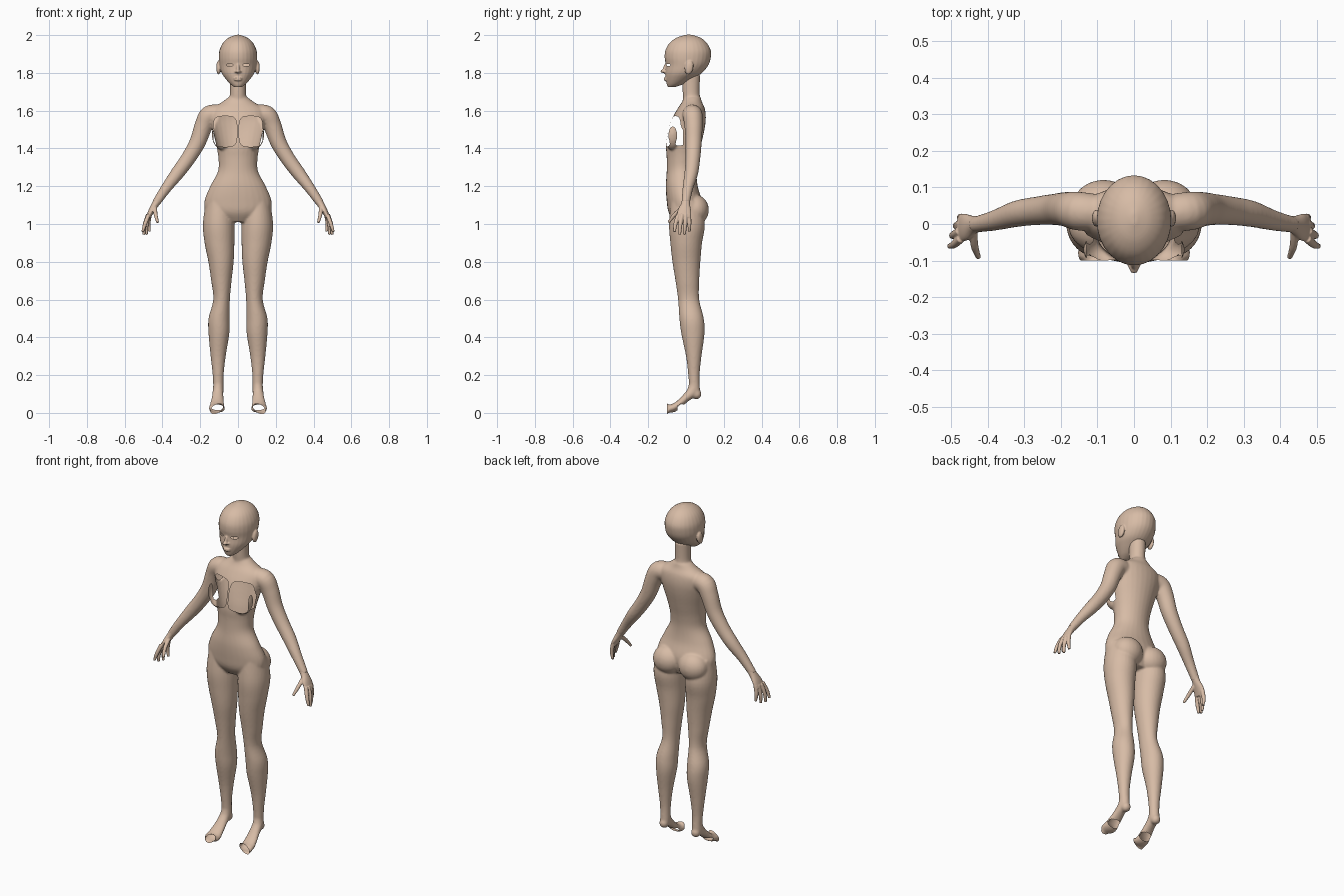
import bpy, bmesh, math
from mathutils import Vector, Matrix

cube = bpy.data.objects.get("Cube")
if cube:
    bpy.data.objects.remove(cube, do_unlink=True)

skin = bpy.data.materials.new("skin")
skin.use_nodes = True
skin.diffuse_color = (0.68, 0.50, 0.38, 1)
skin.node_tree.nodes["Principled BSDF"].inputs["Base Color"].default_value = skin.diffuse_color


def spline(rows, steps=5):
    """Smooth interpolation through rows of numbers."""
    v = [Vector(r) for r in rows]
    out = []
    for i in range(len(v) - 1):
        a, b, c, d = v[max(i - 1, 0)], v[i], v[i + 1], v[min(i + 2, len(v) - 1)]
        for k in range(steps):
            t = k / steps
            out.append(b + (c - a) * t / 2 + (a * 2 - b * 5 + c * 4 - d) * t * t / 2
                       + (b * 3 - a - c * 3 + d) * t ** 3 / 2)
    return out + [v[-1]]


def loft(bm, rows, level=False, side=1, n=28):
    """Closed tube through rows of x, y, z, width radius, depth radius."""
    rows = spline(rows)
    rings = []
    for i, r in enumerate(rows):
        c = Vector(r[:3])
        t = Vector(rows[min(i + 1, len(rows) - 1)][:3]) - Vector(rows[max(i - 1, 0)][:3])
        t = Vector((0, 0, 1)) if level else t.normalized()
        u = Vector((0, 1, 0)).cross(t).normalized()
        w = t.cross(u)
        ring = []
        for k in range(n):
            a = math.tau * k / n
            p = c + u * math.cos(a) * r[3] + w * math.sin(a) * r[4]
            ring.append(bm.verts.new((p.x * side, p.y, p.z)))
        rings.append(ring)
    for a, b in zip(rings, rings[1:]):
        for k in range(n):
            bm.faces.new((a[k], a[(k + 1) % n], b[(k + 1) % n], b[k]))
    bm.faces.new(rings[0][::-1])
    bm.faces.new(rings[-1])


def stack(bm, rows, side=1):
    """Level loft from rows of z, centre x, half width, front y, back y."""
    loft(bm, [(x, (f + b) / 2, z, w, (b - f) / 2) for z, x, w, f, b in rows], True, side)


def ball(bm, centre, radii, tilt=0):
    m = Matrix.Translation(centre) @ Matrix.Rotation(tilt, 4, 'X') @ Matrix.Diagonal((*radii, 1))
    bmesh.ops.create_uvsphere(bm, u_segments=24, v_segments=16, radius=1, matrix=m)


def fuse(name, bm, voxel, smooth):
    """Merge overlapping parts into one smooth skin."""
    bmesh.ops.recalc_face_normals(bm, faces=bm.faces)
    me = bpy.data.meshes.new(name)
    bm.to_mesh(me)
    bm.free()
    ob = bpy.data.objects.new(name, me)
    bpy.context.collection.objects.link(ob)
    rm = ob.modifiers.new("fuse", 'REMESH')
    rm.mode, rm.voxel_size = 'VOXEL', voxel
    sm = ob.modifiers.new("soften", 'SMOOTH')
    sm.factor, sm.iterations = 0.5, smooth
    dg = bpy.context.evaluated_depsgraph_get()
    baked = bpy.data.meshes.new_from_object(ob.evaluated_get(dg))
    ob.modifiers.clear()
    ob.data = baked
    baked.materials.clear()
    baked.materials.append(skin)
    baked.shade_smooth()
    return ob


def split(bm, faces, co, no):
    geom = set(faces)
    for f in faces:
        geom.update(f.edges, f.verts)
    bmesh.ops.bisect_plane(bm, geom=list(geom), plane_co=co, plane_no=no, dist=1e-6)


def opening(bm, cx, cz, rx, rz, power, y_max):
    """Cut a rounded opening through the front surface."""
    planes = []
    for i in range(16):
        a = math.tau * (i + 0.5) / 16
        c, s = math.cos(a), math.sin(a)
        co = Vector((cx + rx * math.copysign(abs(c) ** power, c), 0,
                     cz + rz * math.copysign(abs(s) ** power, s)))
        no = Vector((math.copysign(abs(c) ** (2 - power), c) / rx, 0,
                     math.copysign(abs(s) ** (2 - power), s) / rz)).normalized()
        planes.append((co, no))

    def near(f, grow):
        p = f.calc_center_median()
        return p.y < y_max and all((p - co).dot(no) < grow for co, no in planes)
    for co, no in planes:
        split(bm, [f for f in bm.faces if near(f, 0.008)], co, no)
    bmesh.ops.delete(bm, geom=[f for f in bm.faces if near(f, 0)], context='FACES')


# Torso and neck
bm = bmesh.new()
stack(bm, [(1.01, 0, .09, -.06, .06), (1.06, 0, .165, -.092, .08), (1.12, 0, .178, -.102, .085),
           (1.2, 0, .147, -.107, .062), (1.28, 0, .106, -.102, .056), (1.35, 0, .104, -.102, .064),
           (1.42, 0, .116, -.106, .08), (1.5, 0, .135, -.092, .098), (1.56, 0, .148, -.072, .105),
           (1.61, 0, .14, -.045, .1), (1.645, 0, .085, -.022, .085), (1.67, 0, .052, -.012, .078)])
stack(bm, [(1.58, 0, .065, -.02, .085), (1.66, 0, .047, -.016, .076), (1.7, 0, .042, -.018, .072),
           (1.79, 0, .043, -.02, .075)])
for s in (1, -1):
    # Bust and buttocks
    ball(bm, (s * .077, -.07, 1.475), (.062, .05, .085))
    ball(bm, (s * .083, .048, 1.075), (.086, .073, .08))
    # Leg
    stack(bm, [(1.12, .1, .07, -.08, .08), (1.0, .102, .084, -.09, .1), (.9, .098, .079, -.083, .085),
               (.8, .09, .067, -.072, .076), (.7, .088, .054, -.056, .07), (.6, .087, .044, -.042, .07),
               (.5, .1, .056, -.035, .094), (.42, .101, .055, -.025, .098), (.3, .105, .04, 0, .082),
               (.2, .105, .029, .012, .072), (.12, .104, .027, .018, .074), (.1, .104, .026, .02, .075)], s)
    # Raised foot and heel
    loft(bm, [(.104, .045, .16, .026, .028), (.106, .035, .115, .028, .03), (.108, 0, .08, .031, .022),
              (.11, -.035, .048, .037, .02), (.112, -.07, .025, .042, .022),
              (.112, -.118, .022, .042, .021)], side=s)
    ball(bm, (s * .104, .055, .1), (.026, .027, .028))
    # Arm
    loft(bm, [(x, y, z, r, r) for x, y, z, r in (
        (.09, .03, 1.58, .05), (.15, .035, 1.575, .053), (.182, .04, 1.52, .048), (.215, .04, 1.43, .043),
        (.265, .036, 1.345, .039), (.32, .028, 1.27, .036), (.38, .01, 1.19, .028),
        (.435, -.002, 1.11, .022))], side=s)
body = fuse("body", bm, .006, 6)

# Chest openings, open toes and open arches
bm = bmesh.new()
bm.from_mesh(body.data)
for s in (1, -1):
    opening(bm, s * .068, 1.49, .062, .08, .5, -.015)
for y in (-.1, -.045):
    split(bm, [f for f in bm.faces if f.calc_center_median().z < .07], (0, y, 0), (0, 1, 0))
bm.normal_update()
gone = []
for f in bm.faces:
    p = f.calc_center_median()
    if p.z < .07 and (p.y < -.1 or (-.045 < p.y < 0 and p.z < .045 and f.normal.z < -.2)):
        gone.append(f)
bmesh.ops.delete(bm, geom=gone, context='FACES')
bm.to_mesh(body.data)
bm.free()

# Head with nose, lips and ears
bm = bmesh.new()
stack(bm, [(1.724, 0, .018, -.095, -.06), (1.74, 0, .04, -.102, -.015), (1.77, 0, .067, -.108, .04),
           (1.8, 0, .087, -.11, .085), (1.84, 0, .098, -.107, .118), (1.88, 0, .102, -.113, .131),
           (1.92, 0, .098, -.109, .131), (1.96, 0, .079, -.086, .109), (1.987, 0, .048, -.048, .075),
           (2.002, 0, .008, 0, .03)])
ball(bm, (0, -.11, 1.825), (.009, .012, .03), -.35)
ball(bm, (0, -.121, 1.809), (.013, .015, .009))
for z in (1.763, 1.772):
    ball(bm, (0, -.107, z), (.022, .012, .005))
for s in (1, -1):
    ball(bm, (s * .103, .016, 1.828), (.012, .023, .037), -.2)
    ball(bm, (s * .01, -.112, 1.806), (.008, .01, .006))
head = fuse("head", bm, .004, 3)

# Eye openings
bm = bmesh.new()
bm.from_mesh(head.data)
for s in (1, -1):
    opening(bm, s * .043, 1.842, .018, .006, .9, -.03)
bm.to_mesh(head.data)
bm.free()

# Hands with four fingers and a thumb
fingers = [((.473, -.04, 1.05), (.492, -.056, 1.0), (.505, -.061, .958)),
           ((.476, -.02, 1.05), (.494, -.03, .995), (.498, -.033, .943)),
           ((.473, .0, 1.05), (.485, -.005, .99), (.484, -.008, .943)),
           ((.467, .016, 1.05), (.474, .018, 1.0), (.468, .018, .96)),
           ((.44, -.015, 1.09), (.436, -.06, 1.05), (.425, -.092, 1.008))]
for s, label in ((1, "left_hand"), (-1, "right_hand")):
    bm = bmesh.new()
    loft(bm, [(.415, .002, 1.14, .022, .022), (.437, -.002, 1.105, .019, .024),
              (.458, -.008, 1.07, .016, .036), (.475, -.012, 1.035, .012, .038)], side=s)
    for path in fingers:
        loft(bm, [(*p, r, r) for p, r in zip(path, (.0115, .0105, .007))], side=s, n=14)
    fuse(label, bm, .003, 3)
